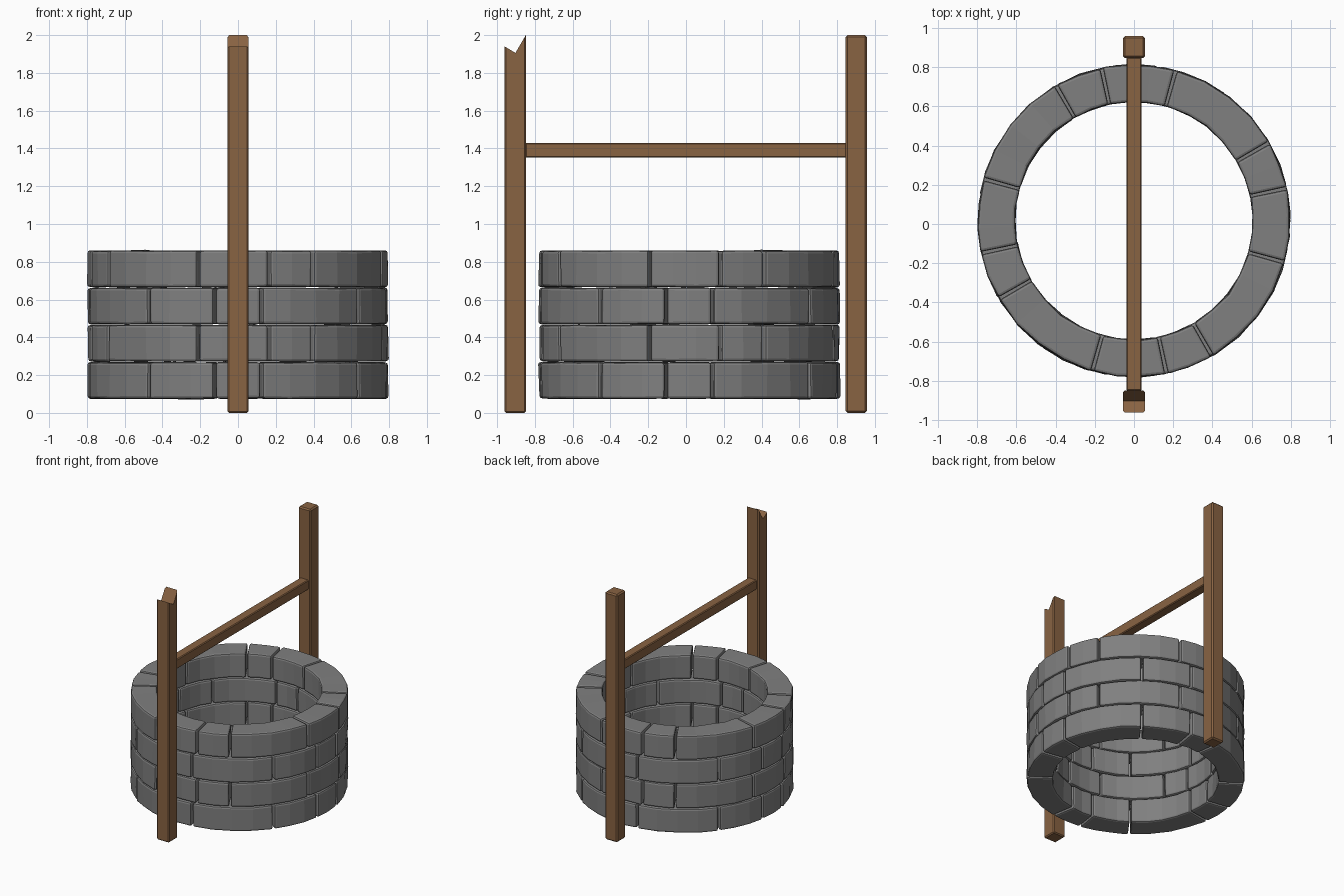
import bpy, bmesh, math, random
from mathutils import Vector

if "Cube" in bpy.data.objects:
    bpy.data.objects.remove(bpy.data.objects["Cube"])

random.seed(4)


def material(name, rgb):
    m = bpy.data.materials.new(name)
    m.diffuse_color = (*rgb, 1)
    m.use_nodes = True
    m.node_tree.nodes["Principled BSDF"].inputs["Base Color"].default_value = m.diffuse_color
    return m


STONE = material("grey stone", (0.215, 0.215, 0.215))
WOOD = material("brown wood", (0.25, 0.125, 0.055))


def finish(bm, name, mat):
    bmesh.ops.recalc_face_normals(bm, faces=bm.faces)
    me = bpy.data.meshes.new(name)
    bm.to_mesh(me)
    bm.free()
    me.materials.append(mat)
    ob = bpy.data.objects.new(name, me)
    bpy.context.collection.objects.link(ob)
    return ob


def timber(name, half_x, profile, bevel, keep):
    """Extrude a y/z profile along x and chamfer the edges accepted by keep."""
    bm = bmesh.new()
    face = bm.faces.new([bm.verts.new((-half_x, y, z)) for y, z in profile])
    out = bmesh.ops.extrude_face_region(bm, geom=[face])
    new = [v for v in out["geom"] if isinstance(v, bmesh.types.BMVert)]
    bmesh.ops.translate(bm, verts=new, vec=(2 * half_x, 0, 0))
    edges = [e for e in bm.edges if keep(e)]
    bmesh.ops.bevel(bm, geom=edges, offset=bevel, segments=1, affect='EDGES')
    return finish(bm, name, WOOD)


def stone(name, a0, a1, z0, z1, segs, r_in=0.607, r_out=0.797):
    """Curved, chamfered block between two angles (degrees)."""
    bm = bmesh.new()
    rings = []
    for i in range(segs + 1):
        a = math.radians(a0 + (a1 - a0) * i / segs)
        ring = []
        for r, z in ((r_in, z0), (r_out, z0), (r_out, z1), (r_in, z1)):
            rr = r + random.uniform(-0.005, 0.003)
            ring.append(bm.verts.new((rr * math.cos(a), 0.017 + rr * math.sin(a),
                                      z + random.uniform(-0.002, 0.002))))
        rings.append(ring)
    for p, q in zip(rings, rings[1:]):
        for k in range(4):
            n = (k + 1) % 4
            bm.faces.new((p[k], p[n], q[n], q[k]))
    bm.faces.new(rings[0])
    bm.faces.new(rings[-1][::-1])
    bmesh.ops.recalc_face_normals(bm, faces=bm.faces)
    sharp = [e for e in bm.edges if e.calc_face_angle(0) > math.radians(45)]
    bmesh.ops.bevel(bm, geom=sharp, offset=0.014, segments=2, profile=0.5,
                    affect='EDGES')
    return finish(bm, name, STONE)


# Stone wall: four courses, each a quarter pattern of three blocks repeated
pattern = ((-15.5, 12, 3), (12, 30, 2), (30, 74.5, 4))
for row in range(4):
    z = 0.075 + row * 0.197
    turn = -21 if row % 2 == 0 else 0
    for quarter in range(4):
        for k, (a, b, n) in enumerate(pattern):
            t = turn + quarter * 90
            stone(f"wall_stone_{row}_{quarter}_{k}", a + t + 0.5, b + t - 0.5,
                  z, z + 0.193, n)

# Intact back post
timber("back_post", 0.055, ((0.845, 0), (0.957, 0), (0.957, 2), (0.845, 2)),
       0.01, lambda e: True)


# Broken front post with a notched top
def below_break(e):
    d = e.verts[1].co - e.verts[0].co
    return abs(d.z) > 1 or max(v.co.z for v in e.verts) < 0.1


timber("broken_front_post", 0.055,
       ((-0.96, 0), (-0.848, 0), (-0.848, 2), (-0.903, 1.906), (-0.96, 1.94)),
       0.008, below_break)

# Crossbeam
timber("crossbeam", 0.038, ((-0.85, 1.351), (0.85, 1.351), (0.85, 1.43), (-0.85, 1.43)),
       0.006, lambda e: True)
